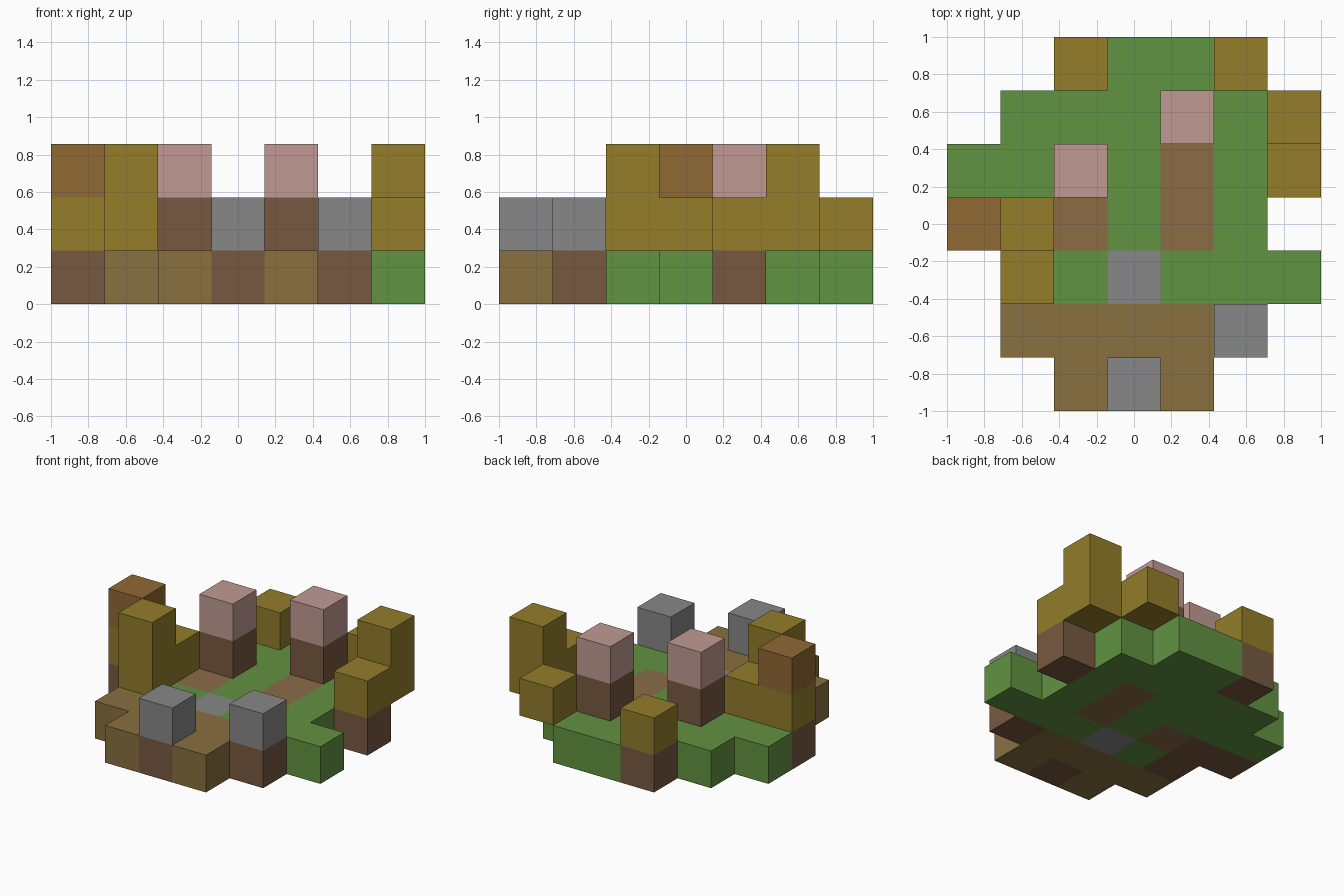
import bpy
import bmesh
from mathutils import Vector

cube = bpy.data.objects.get("Cube")
if cube:
    bpy.data.objects.remove(cube, do_unlink=True)

N = 7
SIZE = 2 / N

# Block plans, one per level from the ground up; each is drawn back row first
LEVELS = [
    ["..TGG..",
     ".GGGGG.",
     "GGGGPGT",
     "TTPGPG.",
     ".TGRGGG",
     ".SSSST.",
     "..STS.."],
    ["..O..O.",
     "....T.O",
     "..T...O",
     "OO.....",
     ".O.....",
     ".....R.",
     "...R..."],
    [".......",
     "....C.O",
     "..C....",
     "B......",
     ".O.....",
     ".......",
     "......."],
]

# Plan letter: part name, colour name, sRGB colour
PARTS = {
    "G": ("grass_ground", "green", (97, 146, 65)),
    "S": ("sandy_floor", "tan", (136, 112, 64)),
    "P": ("dirt_path", "light brown", (138, 108, 70)),
    "T": ("timber_posts", "dark brown", (119, 89, 65)),
    "R": ("stone_blocks", "grey", (135, 135, 135)),
    "O": ("foliage_blocks", "olive", (147, 125, 42)),
    "C": ("post_caps", "pink", (192, 154, 146)),
    "B": ("corner_cap", "bronze", (144, 104, 51)),
}


def linear(value):
    c = value / 255
    return c / 12.92 if c <= 0.04045 else ((c + 0.055) / 1.055) ** 2.4


def make_material(name, rgb):
    mat = bpy.data.materials.new(name)
    colour = (*[linear(v) for v in rgb], 1)
    mat.use_nodes = True
    mat.diffuse_color = colour
    bsdf = next(n for n in mat.node_tree.nodes if n.type == "BSDF_PRINCIPLED")
    bsdf.inputs["Base Color"].default_value = colour
    bsdf.inputs["Roughness"].default_value = 0.9
    return mat


# Read the plans into a lookup of filled cells
cells = {}
for k, plan in enumerate(LEVELS):
    for j, row in enumerate(reversed(plan)):
        for i, letter in enumerate(row):
            if letter != ".":
                cells[i, j, k] = letter


def add_side(bm, cell, axis, sign):
    """Add one outward square on the given side of a cell."""
    centre = (Vector(cell) + Vector((0.5, 0.5, 0.5))) * SIZE - Vector((1, 1, 0))
    n, u, v = Vector(), Vector(), Vector()
    n[axis] = sign * SIZE / 2
    u[(axis + 1) % 3] = SIZE / 2
    v[(axis + 2) % 3] = sign * SIZE / 2
    corners = (-u - v, u - v, u + v, v - u)
    bm.faces.new([bm.verts.new(centre + n + c) for c in corners])


def build_part(letter, name, mat):
    bm = bmesh.new()
    for cell, kind in cells.items():
        if kind != letter:
            continue
        for axis in range(3):
            for sign in (-1, 1):
                neighbour = list(cell)
                neighbour[axis] += sign
                if tuple(neighbour) not in cells:
                    add_side(bm, cell, axis, sign)
    bmesh.ops.remove_doubles(bm, verts=bm.verts, dist=0.001)
    mesh = bpy.data.meshes.new(name)
    bm.to_mesh(mesh)
    bm.free()
    mesh.materials.append(mat)
    bpy.context.collection.objects.link(bpy.data.objects.new(name, mesh))


# One object per kind of block, open only where blocks touch
for letter, (name, colour_name, rgb) in PARTS.items():
    build_part(letter, name, make_material(colour_name, rgb))
